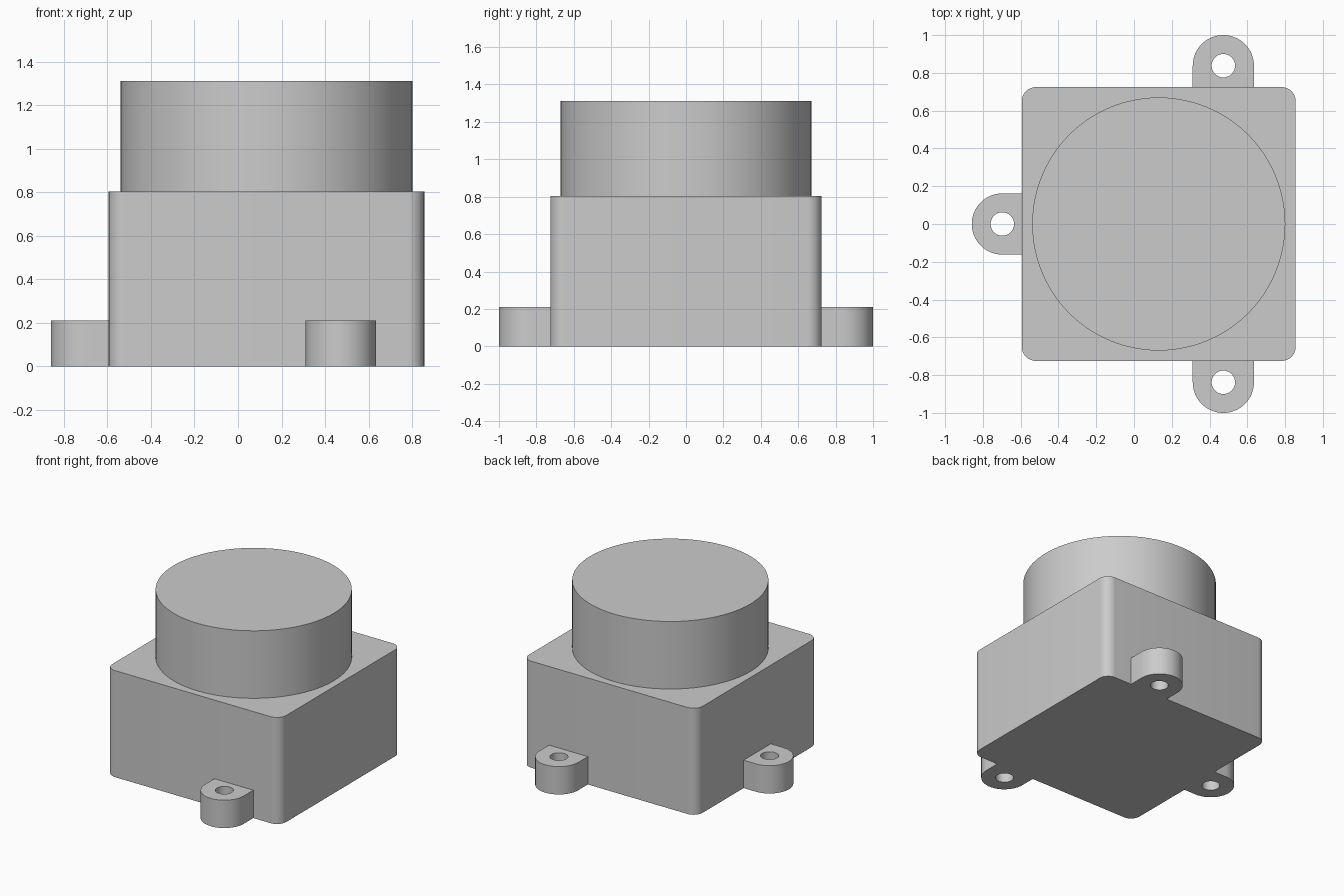
import bpy, bmesh
from math import pi, cos, sin, atan2, radians

cube = bpy.data.objects.get("Cube")
if cube:
    bpy.data.objects.remove(cube, do_unlink=True)

grey = bpy.data.materials.new("plain grey")
grey.use_nodes = True
colour = (0.6, 0.6, 0.6, 1)
grey.diffuse_color = colour
grey.node_tree.nodes["Principled BSDF"].inputs["Base Color"].default_value = colour

CENTRE_X, HALF = 0.131, 0.725
BODY_TOP, CAP_TOP = 0.803, 1.312
LUG_R, HOLE_R, LUG_TOP, LUG_REACH = 0.162, 0.062, 0.21, 0.113


def finish(bm, name):
    bmesh.ops.recalc_face_normals(bm, faces=bm.faces)
    mesh = bpy.data.meshes.new(name)
    bm.to_mesh(mesh)
    bm.free()
    mesh.materials.append(grey)
    obj = bpy.data.objects.new(name, mesh)
    bpy.context.collection.objects.link(obj)
    bpy.ops.object.select_all(action="DESELECT")
    obj.select_set(True)
    bpy.context.view_layer.objects.active = obj
    bpy.ops.object.shade_smooth_by_angle(angle=radians(30))
    return obj


def prism(name, outline, z0, z1):
    bm = bmesh.new()
    low, high = [[bm.verts.new((x, y, z)) for x, y in outline] for z in (z0, z1)]
    bm.faces.new(low)
    bm.faces.new(high)
    for i in range(len(low)):
        bm.faces.new((low[i - 1], low[i], high[i], high[i - 1]))
    return finish(bm, name)


def rounded_square(half, r, steps=8):
    points = []
    for k in range(4):
        mid = pi / 4 + k * pi / 2
        sx, sy = (1 if cos(mid) > 0 else -1), (1 if sin(mid) > 0 else -1)
        for i in range(steps + 1):
            a = (k + i / steps) * pi / 2
            points.append((CENTRE_X + sx * (half - r) + r * cos(a),
                           sy * (half - r) + r * sin(a)))
    return points


def lug(name, x, y, turn):
    """Drilled U-shaped mounting lug, rounded towards its local +x."""
    corner = atan2(LUG_R, -LUG_REACH)
    angles = [-pi / 2 + pi * i / 32 for i in range(33)]
    gap = 2 * pi - 2 * corner
    angles += [pi / 2 + (corner - pi / 2) * i / 4 for i in range(1, 4)]
    angles += [corner + gap * i / 12 for i in range(13)]
    angles += [1.5 * pi - (corner - pi / 2) * i / 4 for i in range(3, 0, -1)]
    bm = bmesh.new()
    rings = []
    for radius, z in ((None, 0), (None, LUG_TOP), (HOLE_R, LUG_TOP), (HOLE_R, 0)):
        ring = []
        for a in angles:
            reach = radius or LUG_R
            if not radius and cos(a) < -1e-6:
                reach = min(LUG_R / max(abs(sin(a)), 1e-6), LUG_REACH / -cos(a))
            ring.append(bm.verts.new((reach * cos(a), reach * sin(a), z)))
        rings.append(ring)
    for k in range(4):
        a, b = rings[k], rings[(k + 1) % 4]
        for i in range(len(angles)):
            bm.faces.new((a[i - 1], a[i], b[i], b[i - 1]))
    obj = finish(bm, name)
    obj.location = (x, y, 0)
    obj.rotation_euler.z = turn


# Square housing with rounded upright edges
prism("housing", rounded_square(HALF, 0.075), 0, BODY_TOP)

# Round drum on top
circle = [(CENTRE_X + 0.67 * cos(2 * pi * i / 96), 0.67 * sin(2 * pi * i / 96))
          for i in range(96)]
prism("drum", circle, BODY_TOP, CAP_TOP)

# Three mounting lugs
lug("front_lug", 0.473, -0.838, -pi / 2)
lug("back_lug", 0.473, 0.838, pi / 2)
lug("right_lug", CENTRE_X - HALF - LUG_REACH + 0.01, 0, pi)
